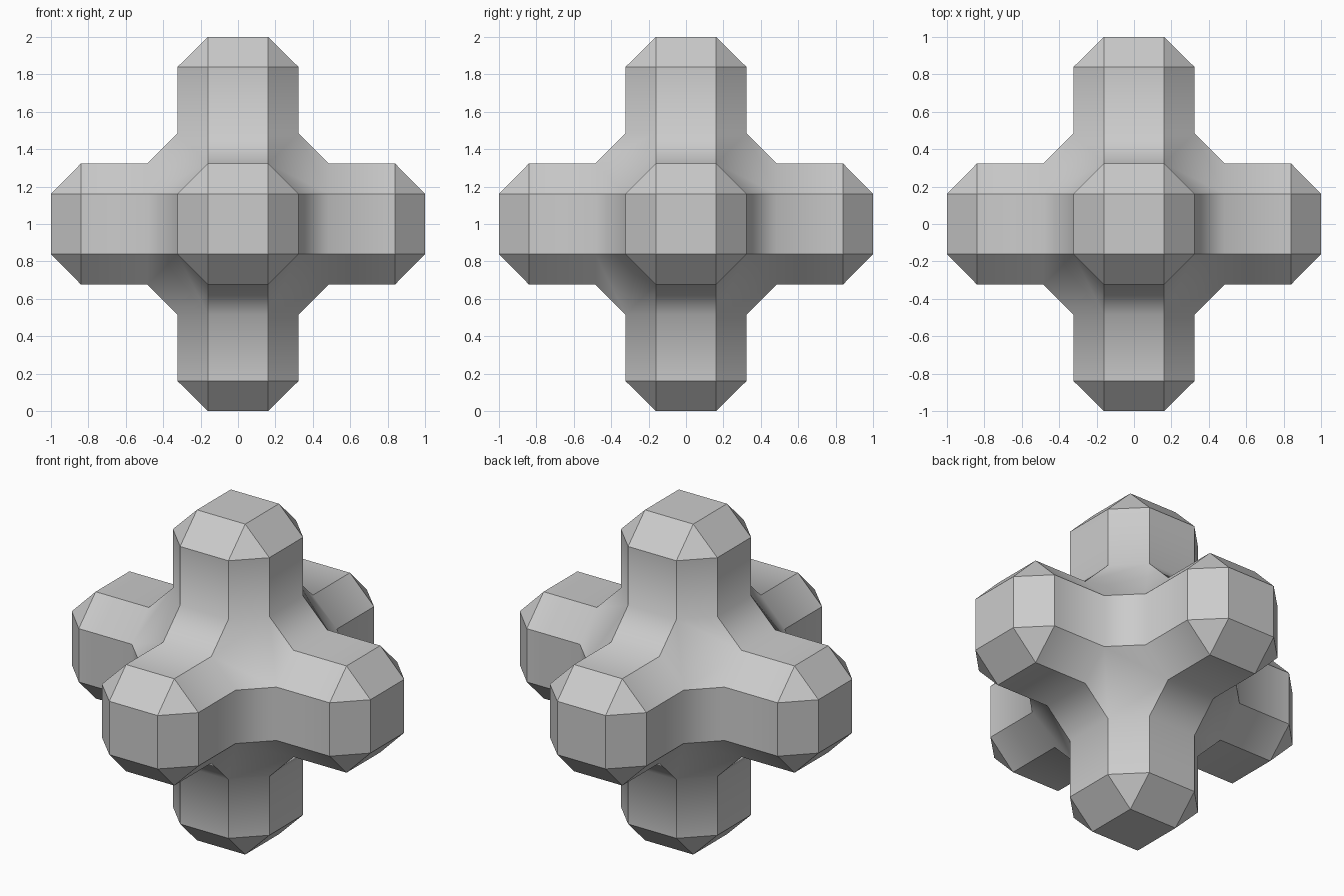
import bpy, bmesh
from itertools import permutations, product

if "Cube" in bpy.data.objects:
    bpy.data.objects.remove(bpy.data.objects["Cube"])

U = 0.1615              # basic step: octagon corners sit at 1, 2 and 3 steps
SHOULDER, TIP = 0.84, 1.0

bm = bmesh.new()

# Central hub: truncated cuboctahedron (all signed permutations of 1, 2, 3)
for p in permutations((U, 2 * U, 3 * U)):
    for s in product((-1, 1), repeat=3):
        bm.verts.new([a * b for a, b in zip(p, s)])
bmesh.ops.convex_hull(bm, input=bm.verts[:])
bmesh.ops.dissolve_limit(bm, angle_limit=0.02, verts=bm.verts[:], edges=bm.edges[:])
bm.normal_update()


def main_axis(normal):
    """Index and sign of the axis an arm points along."""
    i = max(range(3), key=lambda k: abs(normal[k]))
    return i, (1 if normal[i] > 0 else -1)


# The root of each arm blends smoothly into the hub
octagons = [f for f in bm.faces if len(f.verts) == 8]
for e in bm.edges:
    e.smooth = False
roots = {e for f in octagons for e in f.edges}

# Six octagonal arms, then faceted tips narrowing to a square
for dist, limit in ((SHOULDER, None), (TIP, U)):
    axes = [main_axis(f.normal) for f in octagons]
    octagons = bmesh.ops.extrude_discrete_faces(bm, faces=octagons)["faces"]
    for f, (axis, sign) in zip(octagons, axes):
        axis, sign = main_axis(f.calc_center_median())
        for v in f.verts:
            for k in range(3):
                if k == axis:
                    v.co[k] = sign * dist
                elif limit:
                    v.co[k] = max(-limit, min(limit, v.co[k]))
    bm.normal_update()
bmesh.ops.remove_doubles(bm, verts=bm.verts[:], dist=0.001)
bmesh.ops.recalc_face_normals(bm, faces=bm.faces[:])

# Shading: crisp facets, soft only across the arm roots
for f in bm.faces:
    f.smooth = True
for e in bm.edges:
    e.smooth = e in roots

# Stand it on the floor
bmesh.ops.translate(bm, verts=bm.verts[:], vec=(0, 0, 1))
mesh = bpy.data.meshes.new("six_way_joint")
bm.to_mesh(mesh)
bm.free()
obj = bpy.data.objects.new("six_way_joint", mesh)
bpy.context.collection.objects.link(obj)
